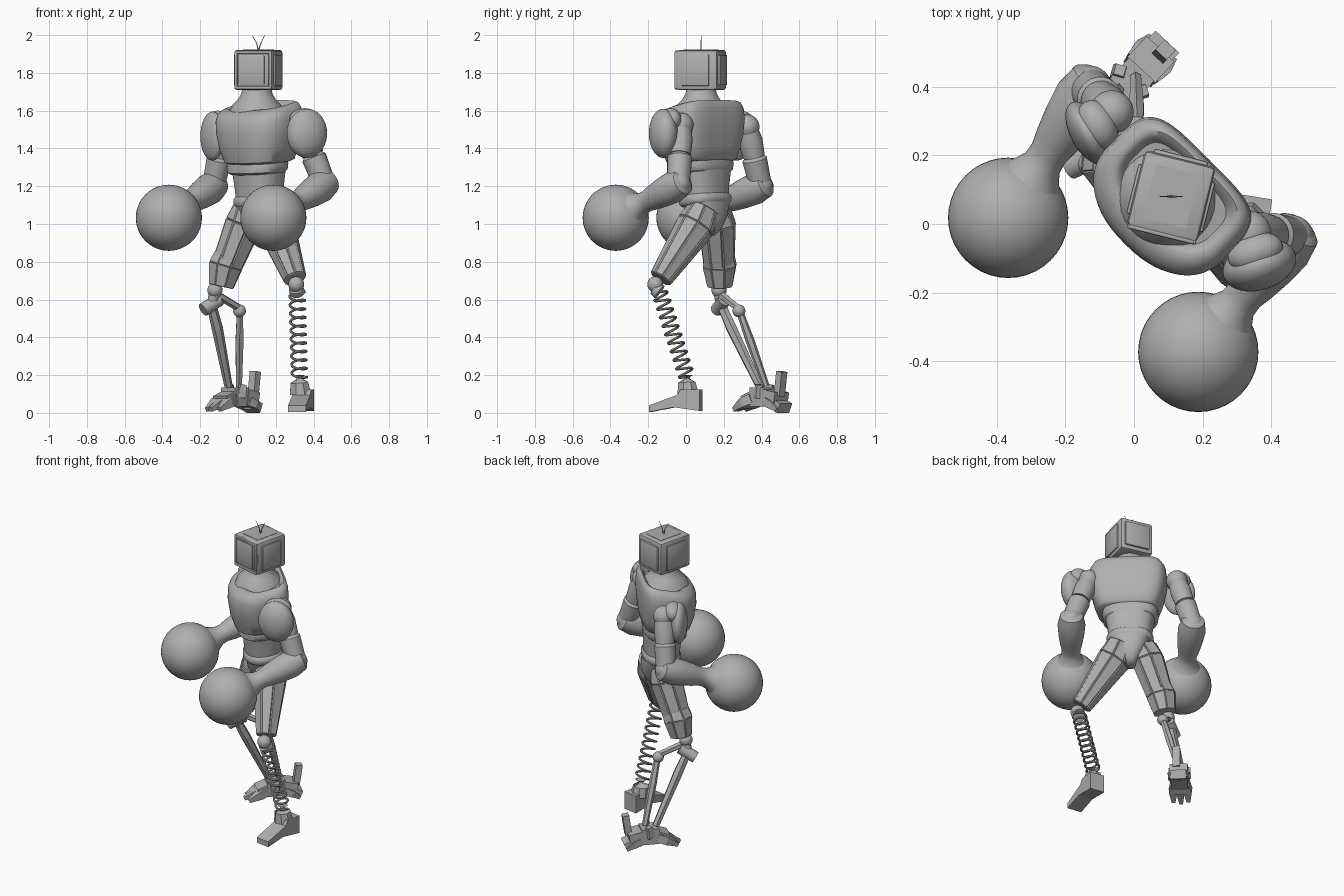
import bpy, bmesh, math
from mathutils import Vector, Matrix

old = bpy.data.objects.get("Cube")
if old:
    bpy.data.objects.remove(old)

grey = bpy.data.materials.new("plain_grey")
grey.use_nodes = True
tone = (0.43, 0.43, 0.43, 1)
grey.diffuse_color = tone
grey.node_tree.nodes["Principled BSDF"].inputs["Base Color"].default_value = tone


def finish(name, bm, smooth=True, angle=40):
    bmesh.ops.recalc_face_normals(bm, faces=bm.faces)
    mesh = bpy.data.meshes.new(name)
    bm.to_mesh(mesh)
    bm.free()
    ob = bpy.data.objects.new(name, mesh)
    bpy.context.collection.objects.link(ob)
    mesh.materials.append(grey)
    if smooth:
        bpy.ops.object.select_all(action='DESELECT')
        ob.select_set(True)
        bpy.context.view_layer.objects.active = ob
        bpy.ops.object.shade_smooth_by_angle(angle=math.radians(angle))
    return ob


def skin(bm, rings):
    """Join rings of points into a capped surface and return the side faces."""
    rows = [[bm.verts.new(p) for p in r] for r in rings]
    n = len(rows[0])
    sides = [bm.faces.new((a[i], a[(i + 1) % n], b[(i + 1) % n], b[i]))
             for a, b in zip(rows, rows[1:]) for i in range(n)]
    bm.faces.new(rows[0])
    bm.faces.new(rows[-1])
    return sides


def tube(name, pts, radii, sides=24, smooth=True, groove=0):
    """Loft of round rings along a path."""
    pts = [Vector(p) for p in pts]
    rings = []
    for i, (p, r) in enumerate(zip(pts, radii)):
        d = pts[min(i + 1, len(pts) - 1)] - pts[max(i - 1, 0)]
        q = d.to_track_quat('Z', 'Y')
        angles = [math.tau * (k + 0.5) / sides for k in range(sides)]
        rings.append([p + q @ Vector((r * math.cos(t), r * math.sin(t), 0)) for t in angles])
    bm = bmesh.new()
    faces = skin(bm, rings)
    if groove:
        bmesh.ops.recalc_face_normals(bm, faces=bm.faces)
        bmesh.ops.inset_individual(bm, faces=faces, thickness=groove, depth=groove)
    return finish(name, bm, smooth)


def ball(name, c, size, turn=0):
    bm = bmesh.new()
    bmesh.ops.create_uvsphere(bm, u_segments=40, v_segments=24, radius=1)
    s = size if isinstance(size, tuple) else (size,) * 3
    bm.transform(Matrix.Translation(c) @ Matrix.Rotation(math.radians(turn), 4, 'Z') @ Matrix.Diagonal((*s, 1)))
    return finish(name, bm, angle=60)


def box(name, c, size, turn=0, bevel=0.0, tilt=0):
    """Box with a turn about z and a tilt about its own x."""
    bm = bmesh.new()
    bmesh.ops.create_cube(bm, size=1)
    bm.transform(Matrix.Diagonal((*size, 1)))
    if bevel:
        bmesh.ops.bevel(bm, geom=bm.edges[:], offset=bevel, segments=2, affect='EDGES', profile=0.5)
    bm.transform(Matrix.Translation(c) @ Matrix.Rotation(math.radians(turn), 4, 'Z')
                 @ Matrix.Rotation(math.radians(tilt), 4, 'X'))
    return finish(name, bm, bevel > 0)


# Trunk: the body is turned 45 degrees, with side axis u and forward axis f
U = Vector((1, -1, 0)).normalized()
F = Vector((-1, -1, 0)).normalized()


def trunk(name, rows, back=2.0, u0=0.01, n=56):
    """Rows are height, half width, half depth, forward offset, forward drop."""
    def power(v, e):
        return math.copysign(abs(v) ** (2 / e), v)
    rings = []
    for z, a, b, f0, drop in rows:
        ring = []
        for k in range(n):
            c, s = math.cos(math.tau * k / n), math.sin(math.tau * k / n)
            e = back if s < 0 else 2.3
            u, f = a * power(c, e), b * power(s, e)
            ring.append(U * (u + u0) + F * (f + f0) + Vector((0, 0, z - drop * f)))
        rings.append(ring)
    bm = bmesh.new()
    skin(bm, rings)
    return finish(name, bm, angle=50)


trunk("chest", [(1.325, .16, .125, -.13, .1), (1.335, .185, .145, -.122, .1), (1.4, .208, .162, -.115, .06),
                (1.48, .228, .172, -.112, 0), (1.55, .236, .172, -.115, .05), (1.595, .23, .162, -.12, .14),
                (1.62, .21, .145, -.128, .2), (1.628, .19, .125, -.135, .22), (1.62, .175, .112, -.135, .22),
                (1.595, .16, .1, -.135, .22)], back=4.2, u0=.022)
trunk("rib_band", [(1.27, .15, .12, -.135, .1), (1.28, .165, .13, -.13, .1), (1.31, .17, .132, -.13, .1),
                   (1.35, .165, .125, -.13, .1)], back=2.8)
trunk("abdomen", [(1.10, .125, .105, -.15, 0), (1.2, .135, .11, -.145, 0), (1.32, .155, .12, -.14, 0)], back=2.6)
trunk("belt", [(1.1, .13, .108, -.15, .1), (1.115, .142, .118, -.15, .1), (1.14, .142, .118, -.15, .1),
               (1.155, .13, .108, -.15, .1)], back=2.6)
trunk("pelvis", [(.94, .03, .035, -.175, 0), (.965, .05, .07, -.17, 0), (1.03, .09, .105, -.165, 0),
                 (1.12, .13, .112, -.155, 0)], back=2.6)
tube("neck", [(.1, .08, 1.58), (.1, .08, 1.63), (.1, .08, 1.66), (.1, .08, 1.69), (.1, .08, 1.73)],
     [.15, .13, .1, .083, .076], 32)

# Head: a boxy television with raised panels and two aerials
HC, TURN = Vector((.108, .08, 1.815)), -14
SPIN = Matrix.Rotation(math.radians(TURN), 3, 'Z')


def head_part(name, offset, size, bevel):
    return box(name, HC + SPIN @ Vector(offset), size, TURN, bevel)


head_part("head_case", (0, 0, 0), (.212, .225, .212), .014)
head_part("head_top_panel", (0, 0, .106), (.13, .16, .004), 0)
head_part("head_back", (0, .114, 0), (.16, .02, .16), .006)
for s in (-1, 1):
    head_part("head_side_panel", (s * .107, -.005, -.002), (.016, .15, .165), .006)
    head_part("screen_side_frame", (s * .094, -.113, 0), (.018, .014, .2), .005)
    head_part("screen_end_frame", (0, -.113, s * .094), (.195, .014, .018), .005)
    base = HC + Vector((0, 0, .1))
    tube("aerial", [base, base + Vector((s * .01 + .002, 0, .04)), base + Vector((s * .033, 0, .083))],
         [.004, .0025, .0015], 8)
head_part("screen", (-.012, -.112, 0), (.145, .012, .155), .005)
head_part("control_strip", (.076, -.112, 0), (.016, .012, .155), .003)


# Arms: shoulder joint, pad, upper arm, elbow and forearm flaring into a ball hand
def arm(side, joint, elbow, hand, pad, pad_size, pad_turn):
    joint, elbow, hand = Vector(joint), Vector(elbow), Vector(hand)
    ball(side + "_shoulder_joint", joint, .064)
    ball(side + "_shoulder_pad", pad, pad_size, pad_turn)
    cap = Vector(pad).lerp(joint, .4) + Vector((0, 0, .055))
    ball(side + "_shoulder_cap", cap, (pad_size[0] * .75, .055, .06), pad_turn)
    mid = joint.lerp(elbow, .5)
    tube(side + "_upper_arm", [joint, joint.lerp(elbow, .25), mid], [.052, .064, .058])
    tube(side + "_upper_arm_sleeve", [mid, mid.lerp(elbow, .1), elbow], [.05, .066, .06])
    ball(side + "_elbow", elbow, .066)
    ts = (-.1, -.07, .08, .25, .4, .5, .58, .66, .75)
    rs = (.052, .07, .084, .077, .066, .056, .058, .078, .115)
    tube(side + "_forearm", [elbow.lerp(hand, t) for t in ts], rs, 32)
    ball(side + "_ball_hand", hand, .175)


arm("left", (.335, -.025, 1.525), (.458, -.04, 1.21), (.187, -.372, 1.033), (.365, -.12, 1.48), (.11, .072, .13), 18)
arm("right", (-.065, .325, 1.515), (-.13, .395, 1.2), (-.366, .018, 1.033), (-.135, .265, 1.465), (.1, .05, .13), -62)

# Thighs: eight sided, with long raised plates
tube("left_thigh", [(.18, .1, 1.085), (.2, .05, .99), (.302, -.135, .71)], [.08, .1, .058], 8, False, .006)
tube("right_thigh", [(.055, .155, 1.085), (.03, .165, 1.0), (-.055, .175, .79)], [.075, .096, .08], 8, False, .006)
tube("right_knee_guard", [(-.045, .175, .83), (-.065, .178, .78), (-.09, .18, .67)], [.08, .09, .066], 8, False, .004)

# Left shin: a coil spring between knee ball and foot
ball("left_knee", (.308, -.163, .68), .042)
top, low = Vector((.313, -.14, .64)), Vector((.325, .005, .19))
axis = (top - low).to_track_quat('Z', 'Y')
TURNS, STEPS = 10, 20
coil = [top.lerp(low, i / (TURNS * STEPS)) + axis @ Vector((.04 * math.cos(math.tau * i / STEPS),
        .04 * math.sin(math.tau * i / STEPS), 0)) for i in range(TURNS * STEPS + 1)]
tube("left_spring", coil, [.007] * len(coil), 8)
tube("spring_top_socket", [(.308, -.165, .66), top], [.038, .042], 12)

# Left foot: heel block, sloping toe wedge and ankle
bm = bmesh.new()
profile = [(.08, .01), (.08, .125), (-.02, .125), (-.04, .095), (-.19, .04), (-.19, .005), (-.06, .03)]
rings = [[Matrix.Rotation(math.radians(-9), 3, 'Z') @ Vector((x, y, z)) + Vector((.342, 0, 0))
          for y, z in profile] for x in (-.048, .048)]
skin(bm, rings)
finish("left_foot", bm, False)
tube("left_ankle", [(.33, .01, .1), (.325, .005, .16), (.325, .005, .2)], [.06, .05, .032], 8, False)

# Right shin: knee ball, hinge and two thin struts
ball("right_knee", (-.122, .175, .65), .04)
tube("right_hinge", [(-.185, .165, .545), (-.1, .205, .6)], [.036, .036], 16)
tube("right_knee_link", [(-.122, .175, .64), (-.14, .185, .57)], [.03, .028], 12)
tube("front_strut", [(-.14, .188, .57), (-.11, .24, .45), (-.05, .39, .14)], [.026, .03, .022], 6, False)
tube("upper_strut", [(-.12, .18, .63), (.005, .275, .555)], [.022, .02], 6, False)
ball("strut_joint", (.008, .28, .54), .034)
tube("rear_strut", [(.01, .28, .55), (.008, .34, .38), (.005, .425, .14)], [.018, .024, .018], 6, False)

# Right foot: clawed, pointing the same way as the body
ANG = -43
RF = Matrix.Rotation(math.radians(ANG), 3, 'Z')
FC = Vector((-.015, .41, 0))


def foot_box(name, offset, size, tilt=0):
    box(name, FC + RF @ Vector(offset), size, ANG, 0, tilt)


def foot_claw(name, pts, radii):
    tube(name, [FC + RF @ Vector(p) for p in pts], radii, 4, False)


foot_box("right_foot_core", (0, 0, .085), (.1, .11, .1))
foot_box("heel_block", (0, .085, .075), (.11, .085, .085), -12)
foot_box("heel_plate", (0, .13, .035), (.095, .05, .055), -25)
foot_box("heel_spur", (.012, .135, .155), (.045, .04, .13), -8)
foot_box("instep_plate", (0, -.07, .07), (.1, .08, .07), 20)
for s in (-1, 0, 1):
    foot_claw("front_claw", [(s * .03, -.05, .075), (s * .045, -.1, .055), (s * .045, -.19 + .02 * abs(s), .018)],
              [.038, .036, .015])
for s in (-1, 1):
    foot_claw("rear_claw", [(s * .035, .06, .06), (s * .045, .1, .045), (s * .045, .14, .016)], [.034, .03, .014])
    foot_claw("ankle_plate", [(s * .04, 0, .08), (s * .045, .01, .15)], [.032, .022])
